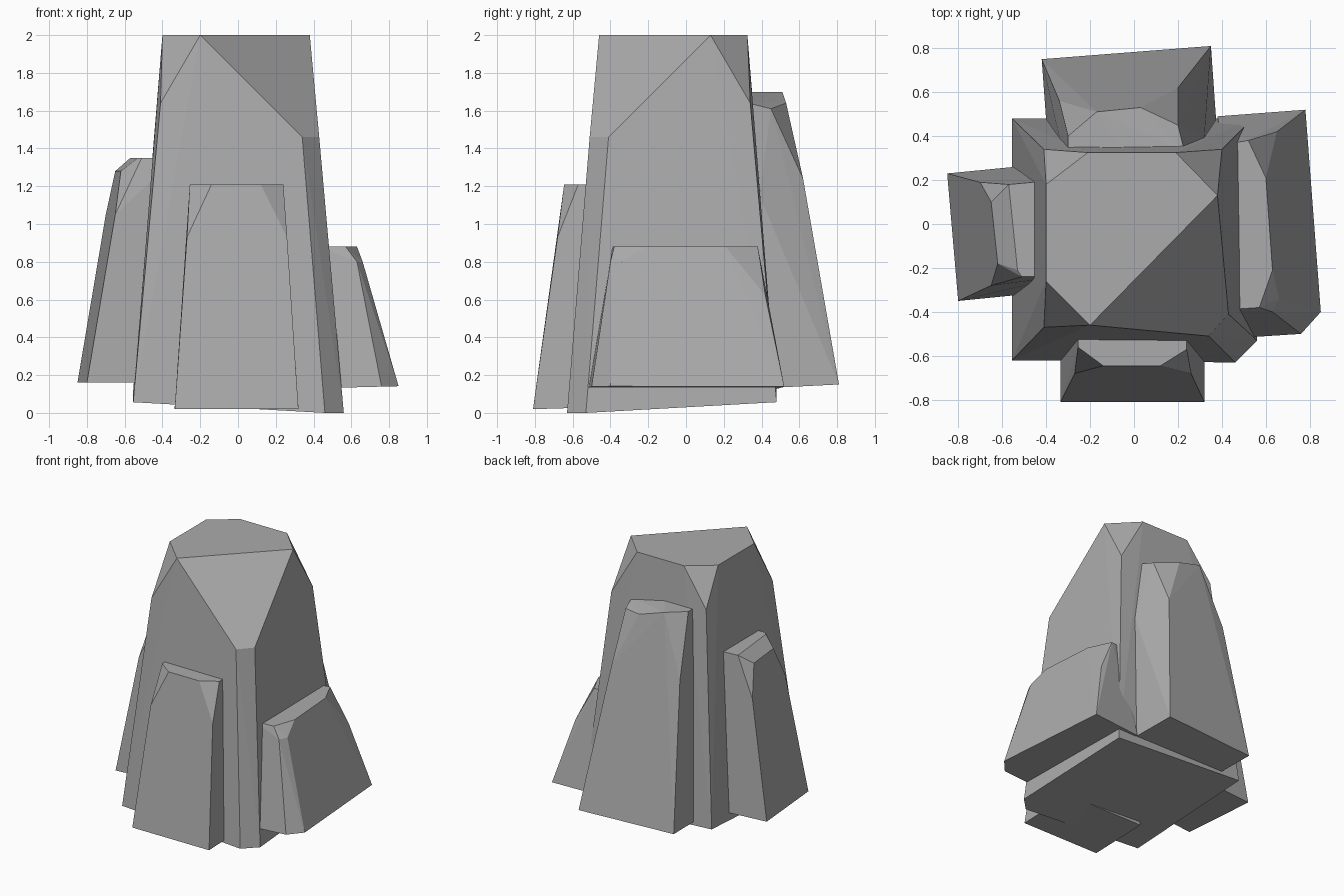
import bpy, bmesh
from math import radians

if "Cube" in bpy.data.objects:
    bpy.data.objects.remove(bpy.data.objects["Cube"])

# dark grey stone
stone = bpy.data.materials.new("stone")
stone.diffuse_color = (0.41, 0.41, 0.41, 1)
stone.use_nodes = True
stone.node_tree.nodes["Principled BSDF"].inputs["Base Color"].default_value = stone.diffuse_color


def rock(name, rings, tilt=(0, 0)):
    """Faceted stone: convex hull around rings of (height, outline points).
    tilt = slope in x and y of the lowest ring."""
    bm = bmesh.new()
    for i, (z, outline) in enumerate(rings):
        for x, y in outline:
            dz = tilt[0] * x + tilt[1] * y if i == 0 else 0
            bm.verts.new((x, y, z + dz))
    res = bmesh.ops.convex_hull(bm, input=bm.verts)
    loose = {g for g in res["geom_interior"] + res["geom_unused"]
             if isinstance(g, bmesh.types.BMVert)}
    bmesh.ops.delete(bm, geom=list(loose), context='VERTS')
    # merge nearly flat triangles into broad facets
    bmesh.ops.dissolve_limit(bm, angle_limit=radians(3),
                             verts=bm.verts, edges=bm.edges)
    bmesh.ops.recalc_face_normals(bm, faces=bm.faces)
    mesh = bpy.data.meshes.new(name)
    bm.to_mesh(mesh)
    bm.free()
    mesh.materials.append(stone)
    obj = bpy.data.objects.new(name, mesh)
    bpy.context.collection.objects.link(obj)
    return obj


# tall central stone with broken-off top corners and a sloping underside
rock("main_rock", [
    (0.06, [(-.555, -.62), (.46, -.63), (.56, -.53), (.54, .48), (-.555, .48)]),
    (1.46, [(.34, -.51), (.43, -.41)]),
    (1.64, [(-.41, -.47), (.40, .34)]),
    (1.72, [(-.41, .34)]),
    (2.00, [(-.40, -.26), (-.20, -.46), (.38, .13),
            (.19, .325), (-.21, .325), (-.40, .18)]),
], tilt=(-.055, .055))

# upright slab in front
rock("front_slab", [
    (0.044, [(-.335, -.81), (.32, -.81), (.32, -.33), (-.335, -.33)]),
    (0.93, [(-.27, -.68), (.26, -.68)]),
    (1.21, [(-.14, -.645), (.12, -.645), (.24, -.57),
            (.24, -.35), (-.255, -.35), (-.255, -.56)]),
], tilt=(0, .03))

# slab on the left
rock("left_slab", [
    (0.16, [(-.85, .23), (-.80, -.35), (-.30, -.30), (-.34, .28)]),
    (1.05, [(-.70, .19), (-.65, -.28)]),
    (1.28, [(-.65, .10), (-.62, -.18)]),
    (1.35, [(-.57, .18), (-.35, .20), (-.33, -.24), (-.51, -.24), (-.53, -.21)]),
])

# low wide slab on the right
rock("right_slab", [
    (0.12, [(.78, .52), (.85, -.40), (.76, -.50), (.45, -.52), (.38, .49)]),
    (0.62, [(.65, .42)]),
    (0.80, [(.63, -.40), (.66, -.34)]),
    (0.88, [(.60, .21), (.52, .38), (.40, .36), (.42, -.39),
            (.57, -.38), (.63, -.21)]),
], tilt=(.025, 0))

# tall slab at the back, its top sloping down to the right
rock("back_slab", [
    (0.11, [(-.42, .75), (.35, .81), (.39, .24), (-.38, .20)]),
    (1.15, [(.32, .39)]),
    (1.24, [(-.34, .56), (.20, .62)]),
    (1.61, [(.20, .45)]),
    (1.64, [(.03, .53), (.23, .33), (.23, .25)]),
    (1.70, [(-.30, .22), (-.30, .40), (-.17, .51), (.00, .25)]),
], tilt=(0, .05))
